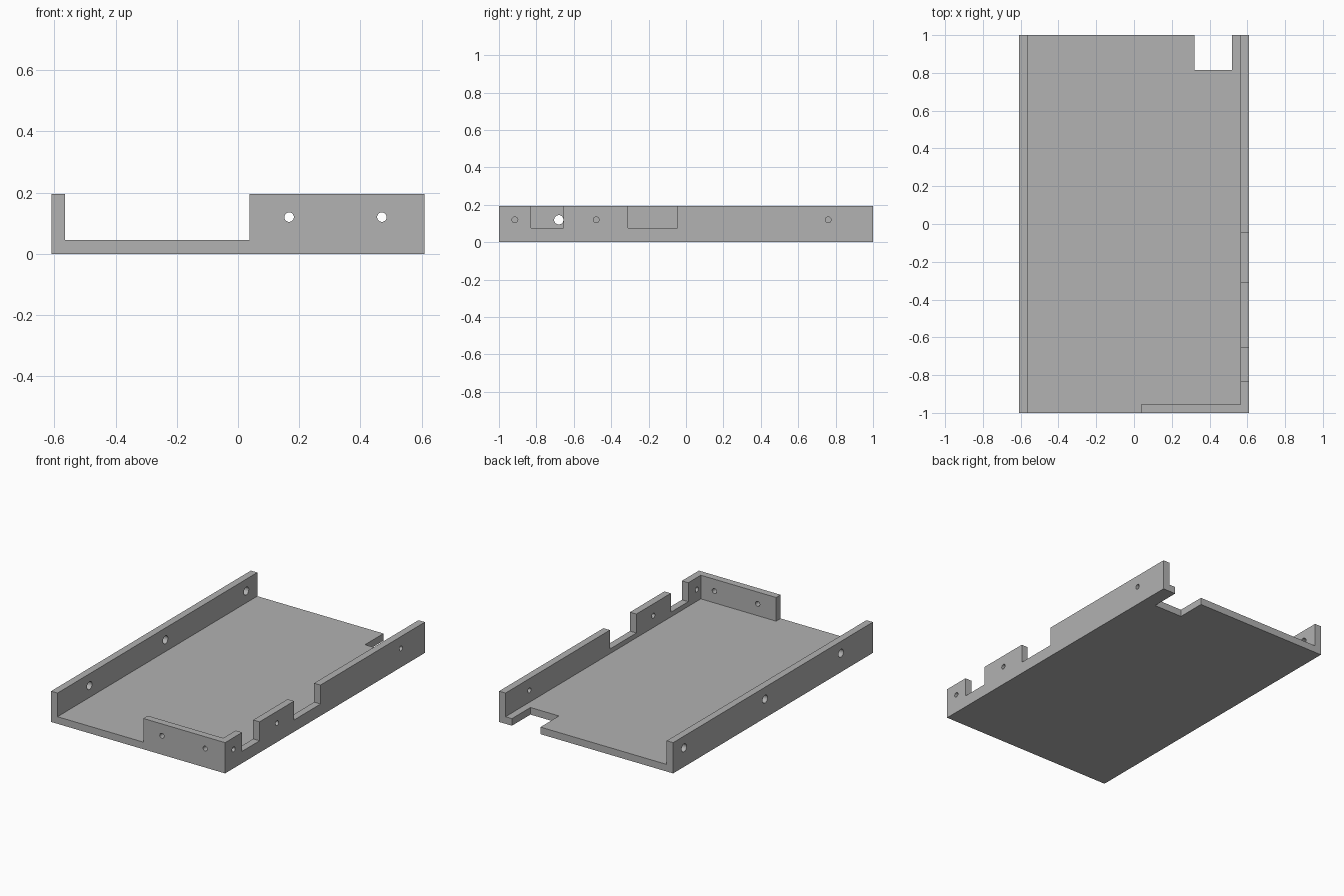
import bpy
import math
from mathutils import Vector

if "Cube" in bpy.data.objects:
    bpy.data.objects.remove(bpy.data.objects["Cube"], do_unlink=True)

W, L, H = 0.61, 1.0, 0.195      # half width, half length, height
T = 0.045                       # wall and floor thickness
HOLE_Z = 0.12
OVER = 0.1                      # cutter overshoot

grey = bpy.data.materials.new("plain grey")
grey.use_nodes = True
grey.diffuse_color = (0.445, 0.445, 0.445, 1)
grey.node_tree.nodes["Principled BSDF"].inputs["Base Color"].default_value = grey.diffuse_color


def box(name, low, high):
    low, high = Vector(low), Vector(high)
    bpy.ops.mesh.primitive_cube_add(size=1, location=(low + high) / 2)
    ob = bpy.context.object
    ob.name = name
    ob.scale = high - low
    bpy.ops.object.transform_apply(location=True, rotation=True, scale=True)
    return ob


def drill(location, radius, rotation):
    bpy.ops.mesh.primitive_cylinder_add(vertices=32, radius=radius, depth=0.2,
                                        location=location, rotation=rotation)
    ob = bpy.context.object
    ob.name = "hole_cutter"
    return ob


# Solid block from which the tray is cut
tray = box("tray", (-W, -L, 0), (W, L, H))
tray.data.materials.append(grey)

cutters = [
    # interior, open at the back
    box("interior_cutter", (T - W, T - L, T), (W - T, L + OVER, H + OVER)),
    # front opening beside the short front wall
    box("front_opening_cutter", (T - W, -L - OVER, T), (0.037, T - L + OVER, H + OVER)),
    # slot in the back edge of the floor
    box("floor_slot_cutter", (0.32, 0.815, -OVER), (0.52, L + OVER, H + OVER)),
]

# Notches in the left wall
for y0, y1 in ((-0.83, -0.655), (-0.31, -0.045)):
    cutters.append(box("wall_notch_cutter", (W - T - OVER, y0, 0.075), (W + OVER, y1, H + OVER)))

# Screw holes in the side walls and front wall
sideways = (0, math.pi / 2, 0)
for y in (-0.915, -0.48, 0.76):
    cutters.append(drill((W, y, HOLE_Z), 0.0155, sideways))
for y in (-0.68, 0.08, 0.89):
    cutters.append(drill((-W, y, HOLE_Z), 0.025, sideways))
for x in (0.167, 0.47):
    cutters.append(drill((x, -L, HOLE_Z), 0.0155, (math.pi / 2, 0, 0)))

# Cut everything out of the block
bpy.ops.object.select_all(action="DESELECT")
tray.select_set(True)
bpy.context.view_layer.objects.active = tray
for cutter in cutters:
    cut = tray.modifiers.new("cut", "BOOLEAN")
    cut.operation = "DIFFERENCE"
    cut.solver = "EXACT"
    cut.object = cutter
    bpy.ops.object.modifier_apply(modifier=cut.name)
for cutter in cutters:
    bpy.data.objects.remove(cutter, do_unlink=True)

bpy.ops.object.shade_smooth_by_angle(angle=math.radians(30))
